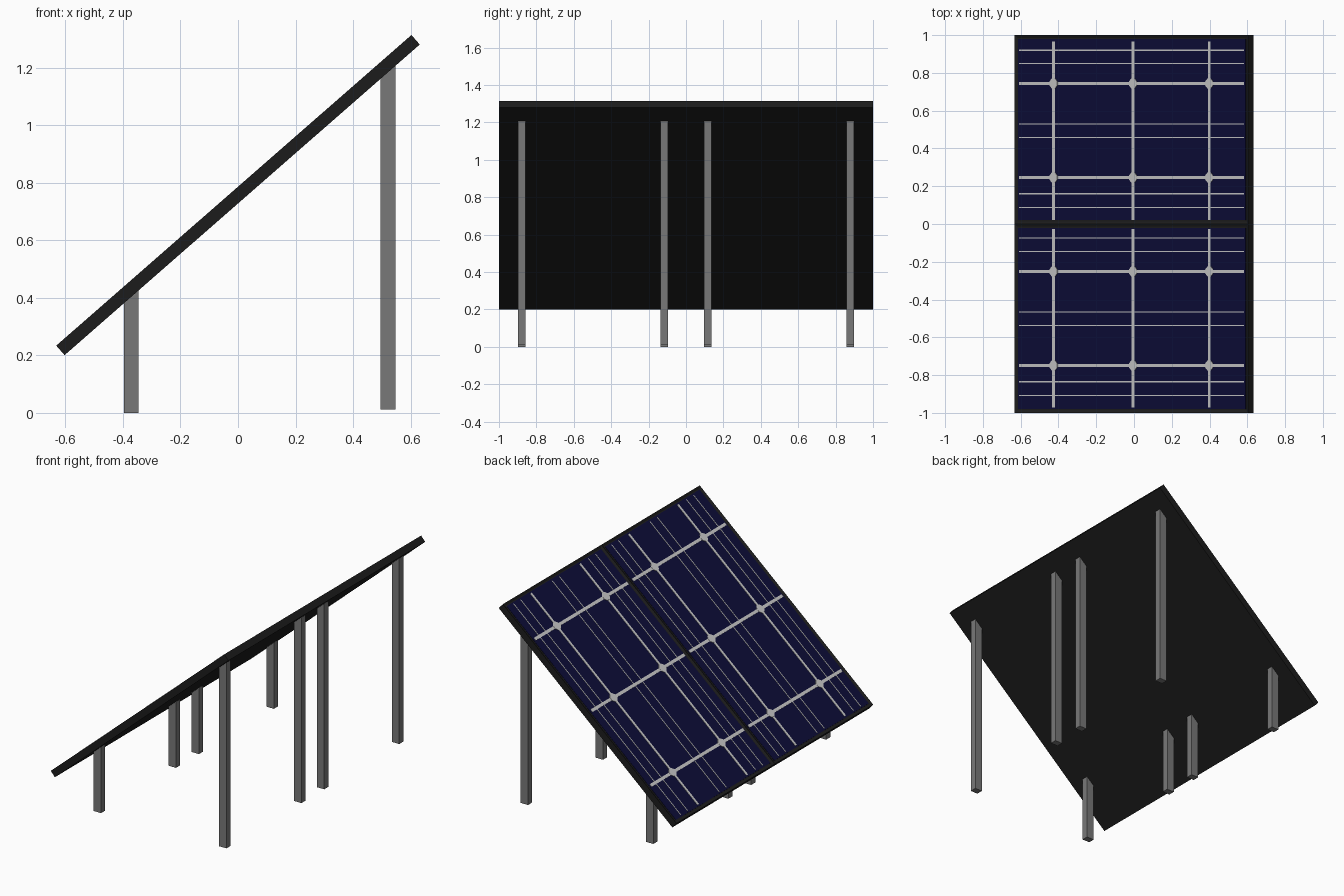
import bpy, bmesh, math
from mathutils import Matrix

if "Cube" in bpy.data.objects:
    bpy.data.objects.remove(bpy.data.objects["Cube"])

ANGLE = math.atan2(1.08, 1.235)
LENGTH, THICK = 1.64, 0.044
BORDER = 0.02
TILT = Matrix.Translation((0, 0, 0.757)) @ Matrix.Rotation(-ANGLE, 4, 'Y')
TOP = THICK / 2
GLASS = TOP - 0.004


def material(name, rgb):
    m = bpy.data.materials.new(name)
    m.diffuse_color = (*rgb, 1)
    m.use_nodes = True
    m.node_tree.nodes["Principled BSDF"].inputs["Base Color"].default_value = m.diffuse_color
    return m


BLACK = material("black_frame", (0.012, 0.012, 0.012))
NAVY = material("navy_cell", (0.004, 0.004, 0.04))
SILVER = material("silver_line", (0.65, 0.65, 0.65))
STEEL = material("steel_leg", (0.19, 0.19, 0.19))


def finish(name, bm, mat, matrix=Matrix()):
    mesh = bpy.data.meshes.new(name)
    bm.to_mesh(mesh)
    bm.free()
    mesh.materials.append(mat)
    obj = bpy.data.objects.new(name, mesh)
    obj.matrix_world = matrix
    bpy.context.collection.objects.link(obj)
    return obj


def add_box(bm, center, size):
    m = Matrix.Translation(center) @ Matrix.Diagonal((*size, 1))
    return bmesh.ops.create_cube(bm, size=1, matrix=m)["verts"]


def panel(side, yc, grid_y):
    # Solid backed frame with a shallow recess on top
    bm = bmesh.new()
    add_box(bm, (0, yc, 0), (LENGTH, 1, THICK))
    top = [max(bm.faces, key=lambda f: f.calc_center_median().z)]
    bmesh.ops.inset_region(bm, faces=top, thickness=BORDER)
    for v in top[0].verts:
        v.co.z = GLASS - 0.002
    finish(side + "_panel_frame", bm, BLACK, TILT)

    # Blue cell sheet
    bm = bmesh.new()
    add_box(bm, (0, yc, GLASS - 0.002),
            (LENGTH - 2 * BORDER, 1 - 2 * BORDER, 0.004))
    finish(side + "_cell_sheet", bm, NAVY, TILT)

    # Conductor grid: fine lines, wide bars and round joints
    bm = bmesh.new()
    for y in (0.425, 0.355, 0.035, -0.038, -0.335, -0.408):
        add_box(bm, (0, grid_y + y, GLASS), (1.58, 0.006, 0.003))
    for y in (0.249, -0.249):
        add_box(bm, (0, grid_y + y, GLASS), (1.58, 0.016, 0.004))
    for x in (-0.549, 0.01, 0.546):
        add_box(bm, (x, grid_y, GLASS), (0.019, 0.945, 0.004))
        for y in (0.249, -0.249):
            bmesh.ops.create_cone(
                bm, cap_ends=True, segments=8, radius1=0.029, radius2=0.029,
                depth=0.006, matrix=Matrix.Translation((x, grid_y + y, GLASS))
                @ Matrix.Rotation(math.pi / 8, 4, 'Z'))
    finish(side + "_conductor_grid", bm, SILVER, TILT)


def leg(name, x, y, base):
    # Post whose top is cut to sit against the sloping underside
    bm = bmesh.new()
    for v in add_box(bm, (x, y, 0), (0.052, 0.042, 1)):
        underside = 0.2 + (v.co.x + 0.605) * math.tan(ANGLE)
        v.co.z = underside + 0.002 if v.co.z > 0 else base
    finish(name, bm, STEEL)


for side, sign in (("near", -1), ("far", 1)):
    panel(side, sign * 0.5, -0.5 if sign < 0 else 0.495)
    for place, y in (("inner", 0.116), ("outer", 0.878)):
        leg(f"{side}_{place}_short_leg", -0.371, sign * y, 0)
        leg(f"{side}_{place}_tall_leg", 0.521, sign * y, 0.012)
